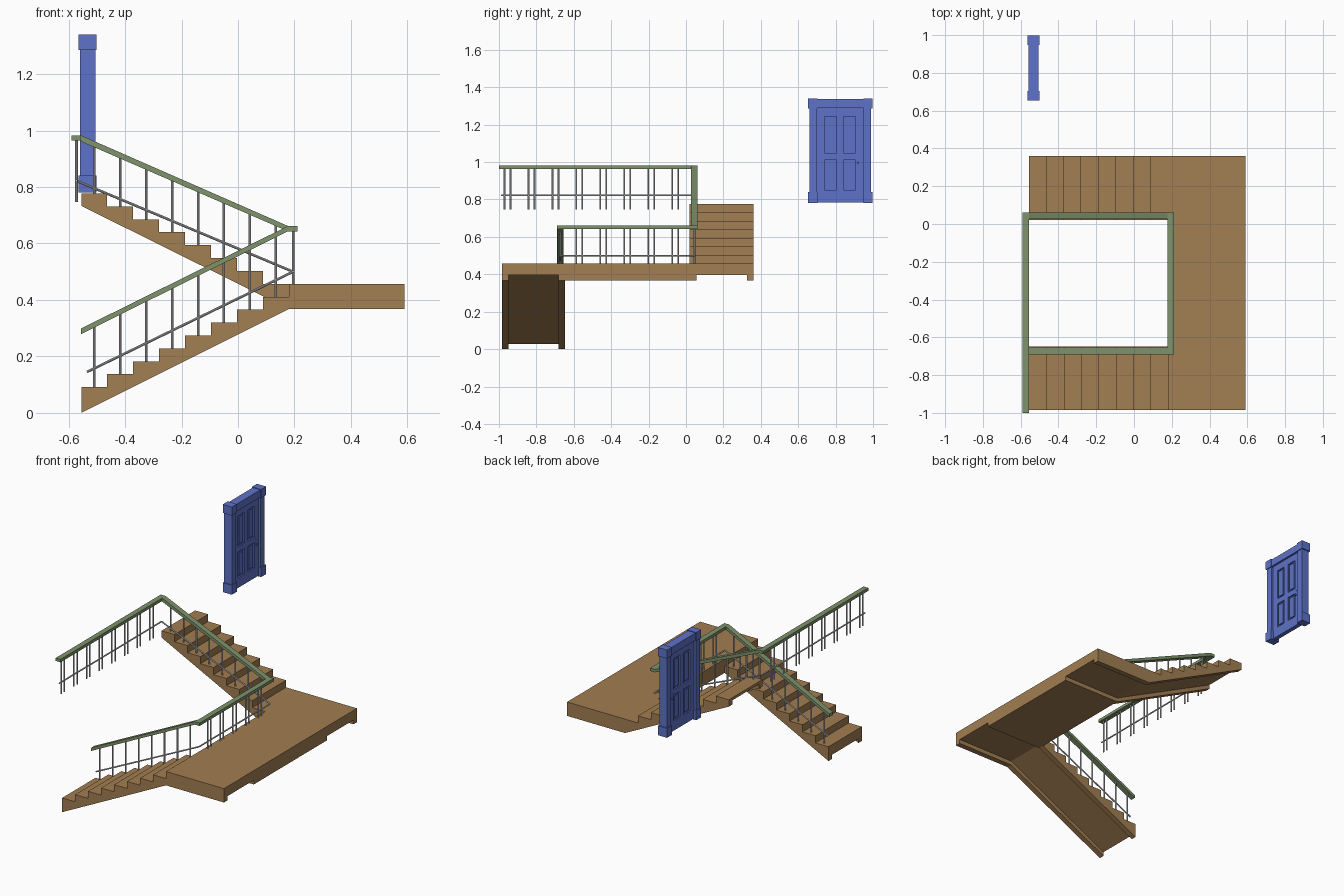
import bpy, bmesh, math
from mathutils import Vector

if "Cube" in bpy.data.objects:
    bpy.data.objects.remove(bpy.data.objects["Cube"])


def material(name, rgb):
    m = bpy.data.materials.new(name)
    m.diffuse_color = (*rgb, 1)
    m.use_nodes = True
    m.node_tree.nodes["Principled BSDF"].inputs["Base Color"].default_value = m.diffuse_color
    return m


WOOD = material("wood", (0.36, 0.21, 0.085))
GREEN = material("rail_green", (0.21, 0.29, 0.15))
BLUE = material("door_blue", (0.11, 0.17, 0.58))


def make(name, bm, mat=None):
    bmesh.ops.recalc_face_normals(bm, faces=bm.faces)
    me = bpy.data.meshes.new(name)
    bm.to_mesh(me)
    bm.free()
    ob = bpy.data.objects.new(name, me)
    bpy.context.collection.objects.link(ob)
    if mat:
        me.materials.append(mat)
    return ob


def prism(name, pts, y0, y1, mat=None):
    """Extrude an (x, z) profile along y."""
    bm = bmesh.new()
    f = bm.faces.new([bm.verts.new((x, y0, z)) for x, z in pts])
    r = bmesh.ops.extrude_face_region(bm, geom=[f])
    vs = [g for g in r["geom"] if isinstance(g, bmesh.types.BMVert)]
    bmesh.ops.translate(bm, verts=vs, vec=(0, y1 - y0, 0))
    return make(name, bm, mat)


def box(name, x0, x1, y0, y1, z0, z1, mat=None):
    return prism(name, [(x0, z0), (x1, z0), (x1, z1), (x0, z1)], y0, y1, mat)


def rod(bm, a, b, r=0.0045):
    """Thin round bar between two points."""
    a, b = Vector(a), Vector(b)
    d = b - a
    mat = d.to_track_quat('Z', 'Y').to_matrix().to_4x4()
    mat.translation = (a + b) / 2
    bmesh.ops.create_cone(bm, cap_ends=True, segments=8, radius1=r, radius2=r,
                          depth=d.length, matrix=mat)


def cut(ob, cutter):
    mod = ob.modifiers.new("channel", 'BOOLEAN')
    mod.operation = 'DIFFERENCE'
    mod.solver = 'EXACT'
    mod.object = cutter
    bpy.context.view_layer.objects.active = ob
    bpy.ops.object.modifier_apply(modifier=mod.name)


# Stair dimensions
X0, X1, XR = -0.555, 0.18, 0.59
N = 8
RUN = (X1 - X0) / N
RISE = 0.0457
ZB, ZT = 0.368, 0.457          # landing underside and top
LOW_Y, UP_Y = (-0.985, -0.648), (0.02, 0.36)

# Stepped profiles of both flights
low = [(X0, 0.0), (X1, ZB)]
up = [(X0, 0.733), (X1, ZB)]
for i in reversed(range(N)):
    z = 2 * RISE + i * RISE
    low += [(X0 + (i + 1) * RUN, z), (X0 + i * RUN, z)]
for i in range(N):
    z = ZT + i * RISE
    up += [(X1 - i * RUN, z), (X1 - (i + 1) * RUN, z)]
lower = prism("lower_flight", low, *LOW_Y, WOOD)
upper = prism("upper_flight", up, *UP_Y, WOOD)
landing = box("landing", X1, XR, LOW_Y[0], UP_Y[1], ZB, ZT, WOOD)

# Hollow channels under the flights, running on through the landing
for ob, (y0, y1), z0 in ((lower, LOW_Y, 0.0), (upper, UP_Y, 0.733)):
    s = (ZB - z0) / (X1 - X0)
    xe = X0 - 0.1
    ze = z0 - 0.1 * s + 0.027
    c = prism("channel_cutter", [(xe, ze - 0.3), (X1, ZB - 0.3), (XR + 0.1, ZB - 0.3),
              (XR + 0.1, ZB + 0.027), (X1, ZB + 0.027), (xe, ze)],
              y0 + 0.035, y1 - 0.035)
    c.hide_render = True
    cut(ob, c)
    cut(landing, c)
    bpy.data.objects.remove(c, do_unlink=True)

# Green handrails
LX0, LX1 = 0.177, 0.211        # landing rail
TX0, TX1 = -0.59, -0.556       # top rail
H = 0.019
prism("lower_handrail", [(TX1, 0.279), (LX0, 0.643), (LX0, 0.662), (TX1, 0.299)],
      -0.69, -0.655, GREEN)
prism("upper_handrail", [(TX1, 0.961), (LX0, 0.643), (LX0, 0.662), (TX1, 0.983)],
      0.027, 0.062, GREEN)
box("landing_handrail", LX0, LX1, -0.69, 0.062, 0.643, 0.662, GREEN)
box("top_handrail", TX0, TX1, -0.69, 0.062, 0.964, 0.983, GREEN)
box("top_handrail_end", TX0, TX1, -1.0, -0.69, 0.964, 0.983, GREEN)

# Balusters on the two flights
YL, YU, XL, XT = -0.672, 0.045, 0.195, -0.572
bl, bu = bmesh.new(), bmesh.new()
for i in range(N):
    x = X0 + (i + 0.5) * RUN
    t = (x - TX1) / (LX0 - TX1)
    rod(bl, (x, YL, 2 * RISE + i * RISE), (x, YL, 0.289 + t * 0.364))
    rod(bu, (x, YU, ZT + (N - 1 - i) * RISE), (x, YU, 0.972 - t * 0.319))
make("lower_balusters", bl)
make("upper_balusters", bu)

# Paired balusters along the landing and top rails
bl, bt = bmesh.new(), bmesh.new()
for i in range(8):
    for y in (-0.074 - i * 0.128, -0.042 - i * 0.128):
        rod(bt, (XT, y, 0.747), (XT, y, 0.97))
        if y > -0.65:
            rod(bl, (XL, y, ZT), (XL, y, 0.65))
make("landing_balusters", bl)
make("top_balusters", bt)

# Grey lower rails
bm = bmesh.new()
for a, b in (((-0.535, YL, 0.145), (XL, YL, 0.5)),
             ((XL, YL, 0.5), (XL, YU, 0.5)),
             ((XL, YU, 0.5), (XT, YU, 0.822)),
             ((XT, YU, 0.822), (XT, -0.99, 0.822))):
    rod(bm, a, b)
make("lower_rails", bm)

# Door frame: jambs, header and corner blocks
DX = -0.5325


def slab(name, half, y0, y1, z0, z1):
    return box(name, DX - half, DX + half, y0, y1, z0, z1, BLUE)


for side, ya, yb, ba, bb in (("left", 0.66, 0.7, 0.653, 0.703),
                             ("right", 0.95, 0.99, 0.948, 0.998)):
    slab(side + "_jamb", 0.027, ya, yb, 0.84, 1.288)
    slab(side + "_base_block", 0.032, ba, bb, 0.78, 0.84)
    slab(side + "_top_block", 0.032, ba, bb, 1.286, 1.341)
slab("door_header", 0.027, 0.703, 0.948, 1.29, 1.337)

# Door leaf: thin core, stiles and rails, raised panels
cols = ((0.741, 0.805), (0.843, 0.907))
rows = ((0.85, 1.012), (1.048, 1.245))
D0, D1, Z0, Z1 = 0.7, 0.95, 0.785, 1.29
slab("door_core", 0.005, D0, D1, Z0, Z1)
for i, (a, b) in enumerate(((D0, 0.741), (0.805, 0.843), (0.907, D1))):
    slab(f"door_stile_{i}", 0.014, a, b, Z0, Z1)
for j, (c0, c1) in enumerate(cols):
    for i, (a, b) in enumerate(((Z0, 0.85), (1.012, 1.048), (1.245, Z1))):
        slab(f"door_rail_{j}_{i}", 0.014, c0, c1, a, b)
    for i, (a, b) in enumerate(rows):
        slab(f"door_panel_{j}_{i}", 0.012, c0 + 0.011, c1 - 0.011, a + 0.011, b - 0.011)

# Door knob and lock on both sides
bm = bmesh.new()
rod(bm, (DX - 0.025, 0.92, 0.997), (DX + 0.025, 0.92, 0.997), 0.006)
rod(bm, (DX - 0.017, 0.92, 1.027), (DX + 0.017, 0.92, 1.027), 0.004)
make("door_knob", bm, BLUE)
